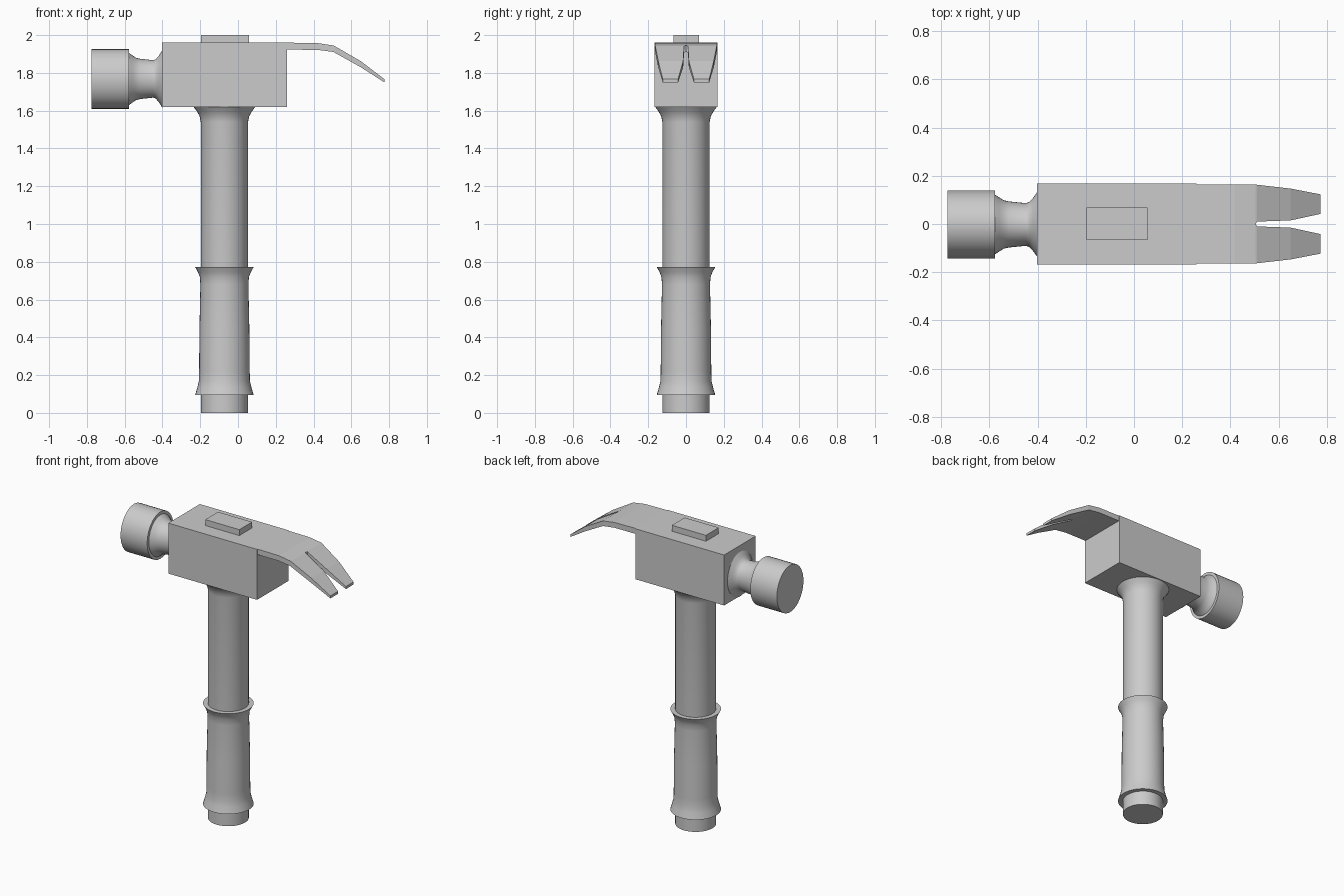
import bpy, bmesh, math
from mathutils import Matrix

if "Cube" in bpy.data.objects:
    bpy.data.objects.remove(bpy.data.objects["Cube"], do_unlink=True)

steel = bpy.data.materials.new("plain grey")
steel.use_nodes = True
GREY = (0.6, 0.6, 0.6, 1)
steel.diffuse_color = GREY
steel.node_tree.nodes["Principled BSDF"].inputs["Base Color"].default_value = GREY


def finish(name, bm, smooth=False):
    bmesh.ops.recalc_face_normals(bm, faces=bm.faces)
    mesh = bpy.data.meshes.new(name)
    bm.to_mesh(mesh)
    bm.free()
    mesh.materials.append(steel)
    obj = bpy.data.objects.new(name, mesh)
    bpy.context.collection.objects.link(obj)
    if smooth:
        bpy.ops.object.select_all(action="DESELECT")
        obj.select_set(True)
        bpy.context.view_layer.objects.active = obj
        bpy.ops.object.shade_smooth_by_angle(angle=math.radians(35))
    return obj


def box(name, low, high):
    bm = bmesh.new()
    bmesh.ops.create_cube(bm, size=1)
    for v in bm.verts:
        v.co = [l + (c + 0.5) * (h - l) for c, l, h in zip(v.co, low, high)]
    return finish(name, bm)


def lathe(name, profile, matrix, sides=40):
    """Closed solid of revolution about local z from (radius, height) pairs."""
    bm = bmesh.new()
    rings = []
    for r, z in profile:
        rings.append([bm.verts.new((r * math.cos(2 * math.pi * i / sides),
                                    r * math.sin(2 * math.pi * i / sides), z))
                      for i in range(sides)])
    for a, b in zip(rings, rings[1:]):
        for i in range(sides):
            j = (i + 1) % sides
            bm.faces.new((a[i], a[j], b[j], b[i]))
    bm.faces.new(rings[0])
    bm.faces.new(rings[-1])
    bm.transform(matrix)
    return finish(name, bm, True)


# Handle shaft with a flared collar under the head, and the flared grip
upright = Matrix.Translation((-0.072, 0, 0))
lathe("handle", [(0.125, 0), (0.125, 1.54), (0.131, 1.57), (0.145, 1.595),
                 (0.163, 1.62)], upright)
lathe("grip", [(0.155, 0.095), (0.143, 0.135), (0.135, 0.17), (0.134, 0.22),
               (0.132, 0.45), (0.127, 0.68), (0.130, 0.72), (0.140, 0.745),
               (0.155, 0.772)], upright)

# Head block and the wedge on top
box("head_block", (-0.402, -0.168, 1.62), (0.26, 0.168, 1.96))
box("handle_wedge", (-0.197, -0.067, 1.95), (0.057, 0.069, 2.0))

# Neck and striking face, slightly taller than wide
sideways = (Matrix.Translation((0, -0.002, 1.768))
            @ Matrix.Diagonal((1, 0.895, 1, 1))
            @ Matrix.Rotation(math.pi / 2, 4, "Y"))
lathe("neck", [(0.140, -0.58), (0.126, -0.56), (0.112, -0.54), (0.107, -0.52),
               (0.099, -0.45), (0.104, -0.435), (0.122, -0.42),
               (0.153, -0.40)], sideways)
lathe("striking_face", [(0.158, -0.775), (0.158, -0.577)], sideways)

# Split claw: each row is x, top z, bottom z, inner y, outer y
rows = [(0.26, 1.96, 1.923, 0, 0.163), (0.42, 1.958, 1.922, 0, 0.163),
        (0.505, 1.945, 1.911, 0, 0.163), (0.51, 1.943, 1.908, 0.01, 0.163),
        (0.65, 1.862, 1.83, 0.015, 0.147), (0.775, 1.767, 1.75, 0.042, 0.123)]
bm = bmesh.new()
for side in (-1, 1):
    loops = [[bm.verts.new((x, side * y, z)) for y, z in
              ((yi, zt), (yo, zt), (yo, zb), (yi, zb))]
             for x, zt, zb, yi, yo in rows]
    for k, (a, b) in enumerate(zip(loops, loops[1:])):
        for i in range(4):
            if i == 3 and rows[k + 1][3] == 0:
                continue  # the two halves join here
            j = (i + 1) % 4
            bm.faces.new((a[i], a[j], b[j], b[i]))
    bm.faces.new(loops[0])
    bm.faces.new(loops[-1])
bmesh.ops.remove_doubles(bm, verts=bm.verts, dist=0.0001)
finish("claw", bm)
